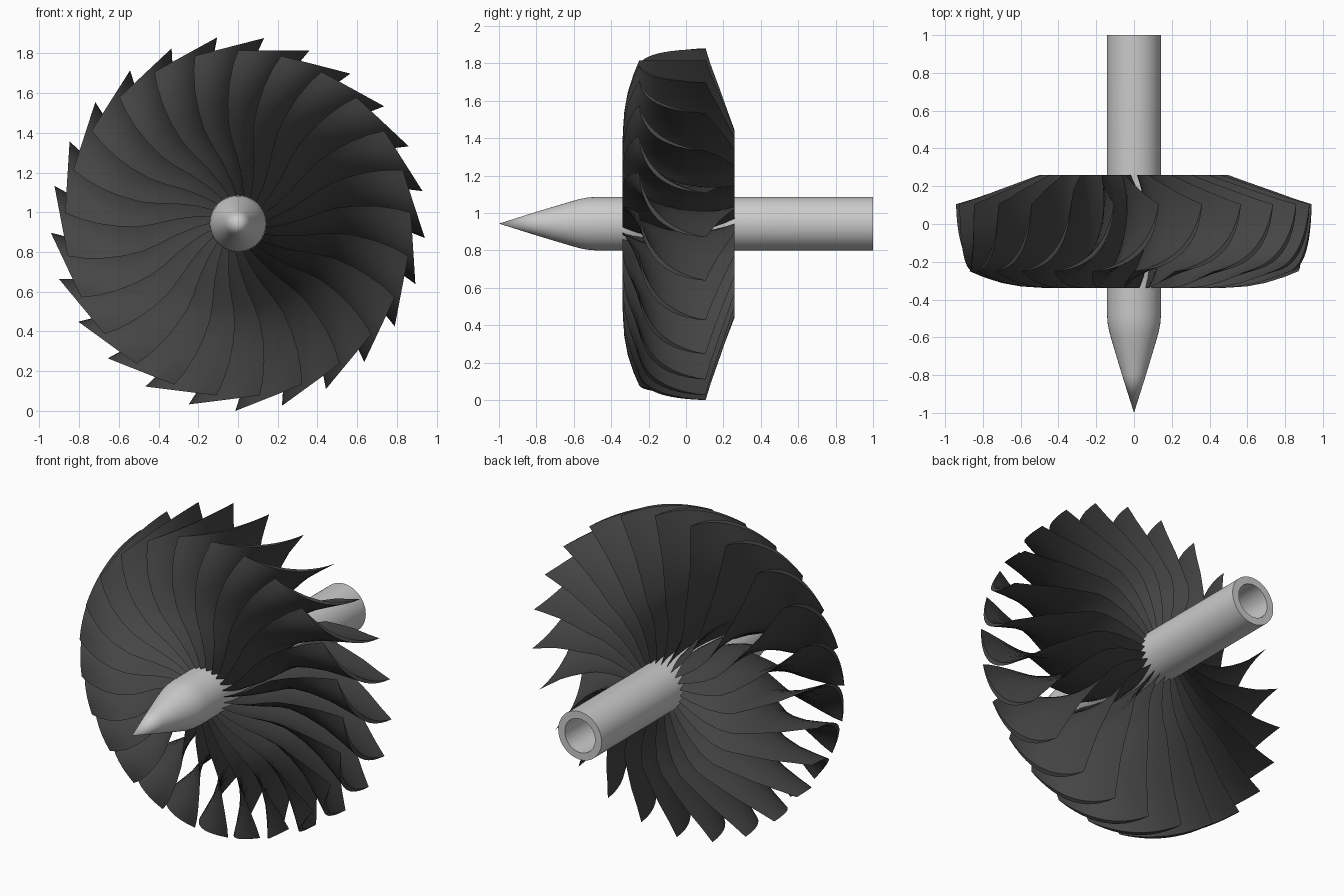
import bpy, bmesh, math

if "Cube" in bpy.data.objects:
    bpy.data.objects.remove(bpy.data.objects["Cube"])

CZ = 0.943       # height of the shaft axis
BLADES = 25
STEPS = 12       # chordwise divisions of each blade


def finish(name, bm, angle):
    bmesh.ops.remove_doubles(bm, verts=bm.verts, dist=1e-5)
    bmesh.ops.recalc_face_normals(bm, faces=bm.faces)
    me = bpy.data.meshes.new(name)
    bm.to_mesh(me)
    bm.free()
    ob = bpy.data.objects.new(name, me)
    bpy.context.collection.objects.link(ob)
    ob.location.z = CZ
    bpy.ops.object.select_all(action='DESELECT')
    ob.select_set(True)
    bpy.context.view_layer.objects.active = ob
    bpy.ops.object.shade_smooth_by_angle(angle=math.radians(angle))
    return ob


# Hollow shaft with pointed nose: lathed profile of (y, radius)
profile = [(-1.0, 0), (-0.8, 0.063), (-0.62, 0.117), (-0.57, 0.131), (-0.53, 0.139),
           (-0.48, 0.143), (1.0, 0.143), (1.0, 0.1), (-0.45, 0.1), (-0.45, 0)]
bm = bmesh.new()
vs = [bm.verts.new((r, y, 0)) for y, r in profile]
es = [bm.edges.new(p) for p in zip(vs, vs[1:])]
bmesh.ops.spin(bm, geom=vs + es, cent=(0, 0, 0), axis=(0, 1, 0),
               angle=math.tau, steps=64)
finish("shaft", bm, 30)

# Blade sections: height, leading x, leading y, trailing x, trailing y, camber
sections = [
    (0.11, 0.03, -0.34, 0.02, 0.26, 0.05),
    (0.22, 0.02, -0.34, 0.015, 0.26, 0.065),
    (0.32, 0.00, -0.34, 0.02, 0.26, 0.07),
    (0.42, -0.03, -0.34, 0.042, 0.26, 0.07),
    (0.50, -0.048, -0.337, 0.08, 0.258, 0.072),
    (0.60, -0.052, -0.33, 0.145, 0.217, 0.08),
    (0.70, -0.045, -0.312, 0.215, 0.176, 0.088),
    (0.80, -0.025, -0.28, 0.30, 0.132, 0.096),
    (0.872, 0.0, -0.25, 0.36, 0.105, 0.10),
]


def section_loop(bm, z, lx, ly, tx, ty, sag):
    """Closed crescent section around a curved camber line."""
    dx, dy = tx - lx, ty - ly
    length = math.hypot(dx, dy)
    nx, ny = dy / length, -dx / length
    outer, inner = [], []
    for i in range(STEPS + 1):
        u = i / STEPS
        bow = 4 * u * (1 - u)
        for side, out in ((1, outer), (-1, inner)):
            k = bow * (sag + side * 0.012)
            out.append((lx + dx * u + nx * k, ly + dy * u + ny * k, z))
    return [bm.verts.new(p) for p in outer + inner[-2:0:-1]]


# First blade: loft the sections and cap both ends
bm = bmesh.new()
loops = [section_loop(bm, *s) for s in sections]
n = len(loops[0])
for a, b in zip(loops, loops[1:]):
    for i in range(n):
        j = (i + 1) % n
        bm.faces.new((a[i], a[j], b[j], b[i]))
bm.faces.new(loops[0])
bm.faces.new(loops[-1])
blade = finish("blade_01", bm, 35)
mat = bpy.data.materials.new("dark_blade")
mat.diffuse_color = (0.06, 0.06, 0.06, 1)
mat.use_nodes = True
mat.node_tree.nodes["Principled BSDF"].inputs["Base Color"].default_value = mat.diffuse_color
blade.data.materials.append(mat)

# Remaining blades share the mesh, turned around the shaft
for k in range(1, BLADES):
    ob = bpy.data.objects.new(f"blade_{k + 1:02d}", blade.data)
    bpy.context.collection.objects.link(ob)
    ob.location.z = CZ
    ob.rotation_euler.y = math.tau * k / BLADES
